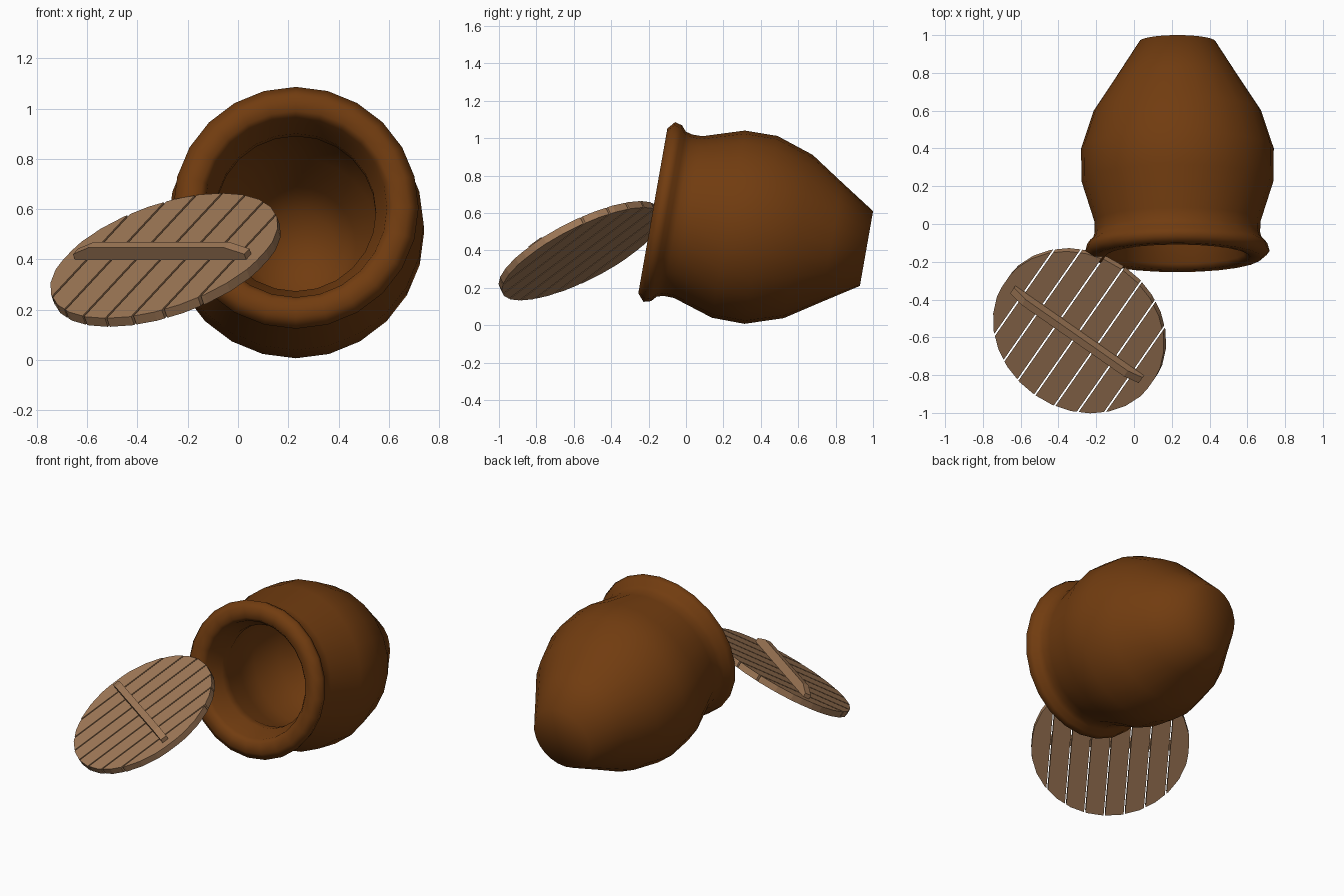
import bpy, bmesh, math
from mathutils import Vector, Matrix

if "Cube" in bpy.data.objects:
    bpy.data.objects.remove(bpy.data.objects["Cube"])


def material(name, rgb):
    m = bpy.data.materials.new(name)
    m.diffuse_color = (*rgb, 1)
    m.use_nodes = True
    m.node_tree.nodes["Principled BSDF"].inputs["Base Color"].default_value = m.diffuse_color
    return m


CLAY = material("brown clay", (0.165, 0.045, 0.005))
WOOD = material("pale wood", (0.35, 0.19, 0.095))


def add_object(name, bm, mat, matrix, smooth=False):
    bmesh.ops.recalc_face_normals(bm, faces=bm.faces)
    for f in bm.faces:
        f.smooth = smooth
    mesh = bpy.data.meshes.new(name)
    bm.to_mesh(mesh)
    bm.free()
    mesh.materials.append(mat)
    ob = bpy.data.objects.new(name, mesh)
    ob.matrix_world = matrix
    bpy.context.collection.objects.link(ob)
    return ob


def frame(x, y, z, origin):
    m = Matrix((x, y, z)).transposed().to_4x4()
    m.translation = origin
    return m


# Pot lying on its side: (radius, distance from base), outside then inside
profile = [(0, 0), (0.203, 0), (0.325, 0.19), (0.443, 0.37), (0.510, 0.573),
           (0.508, 0.75), (0.439, 0.968), (0.438, 1.025), (0.448, 1.06),
           (0.477, 1.085), (0.488, 1.125), (0.447, 1.16), (0.385, 1.158),
           (0.362, 1.13), (0.352, 1.07), (0.318, 1.02), (0.318, 0.96),
           (0.39, 0.73), (0.39, 0.58), (0.33, 0.40), (0.24, 0.25),
           (0.165, 0.10), (0, 0.10)]
bm = bmesh.new()
verts = [bm.verts.new((r, 0, t)) for r, t in profile]
edges = [bm.edges.new(p) for p in zip(verts, verts[1:])]
bmesh.ops.spin(bm, geom=verts + edges, axis=(0, 0, 1), cent=(0, 0, 0),
               steps=24, angle=2 * math.pi)
bmesh.ops.remove_doubles(bm, verts=bm.verts, dist=0.001)
a = math.radians(10)
pot_axis = Vector((0, -math.cos(a), math.sin(a)))
pot_up = Vector((0, math.sin(a), math.cos(a)))
add_object("pot", bm, CLAY,
           frame(pot_up, pot_axis.cross(pot_up), pot_axis, (0.23, 0.965, 0.41)), True)

# Lid frame: x along the handle, y along the planks, z out of the lid
n = Vector((-0.30, -0.43, 0.852)).normalized()
d = Vector((-n.y, n.x, 0)).normalized()
lid = frame(d, n.cross(d), n, (-0.288, -0.565, 0.398))

# Lid planks: a disc cut into strips with narrow gaps
R, THICK, COUNT, GAP = 0.475, 0.04, 8, 0.009
width = 2 * R / COUNT
for i in range(COUNT):
    bm = bmesh.new()
    bmesh.ops.create_cone(bm, cap_ends=True, segments=28, radius1=R, radius2=R, depth=THICK)
    lo = -R + i * width + GAP / 2
    for x, s in ((lo, -1), (lo + width - GAP, 1)):
        cut = bmesh.ops.bisect_plane(bm, geom=bm.verts[:] + bm.edges[:] + bm.faces[:],
                                     plane_co=(x, 0, 0), plane_no=(s, 0, 0), clear_outer=True)
        rim = [g for g in cut["geom_cut"] if isinstance(g, bmesh.types.BMEdge)]
        if rim:
            bmesh.ops.contextual_create(bm, geom=rim)
    add_object(f"lid_plank_{i + 1}", bm, WOOD, lid)

# Handle bar with sloped ends across the planks
L, W = 0.415, 0.021
side = [(-L, 0.012), (L, 0.012), (L, 0.045), (L - 0.085, 0.075), (-L + 0.085, 0.075), (-L, 0.045)]
bm = bmesh.new()
face = bm.faces.new([bm.verts.new((x, -W - 0.008, z)) for x, z in side])
ext = bmesh.ops.extrude_face_region(bm, geom=[face], use_keep_orig=True)
bmesh.ops.translate(bm, vec=(0, 2 * W, 0),
                    verts=[g for g in ext["geom"] if isinstance(g, bmesh.types.BMVert)])
add_object("lid_handle", bm, WOOD, lid)
